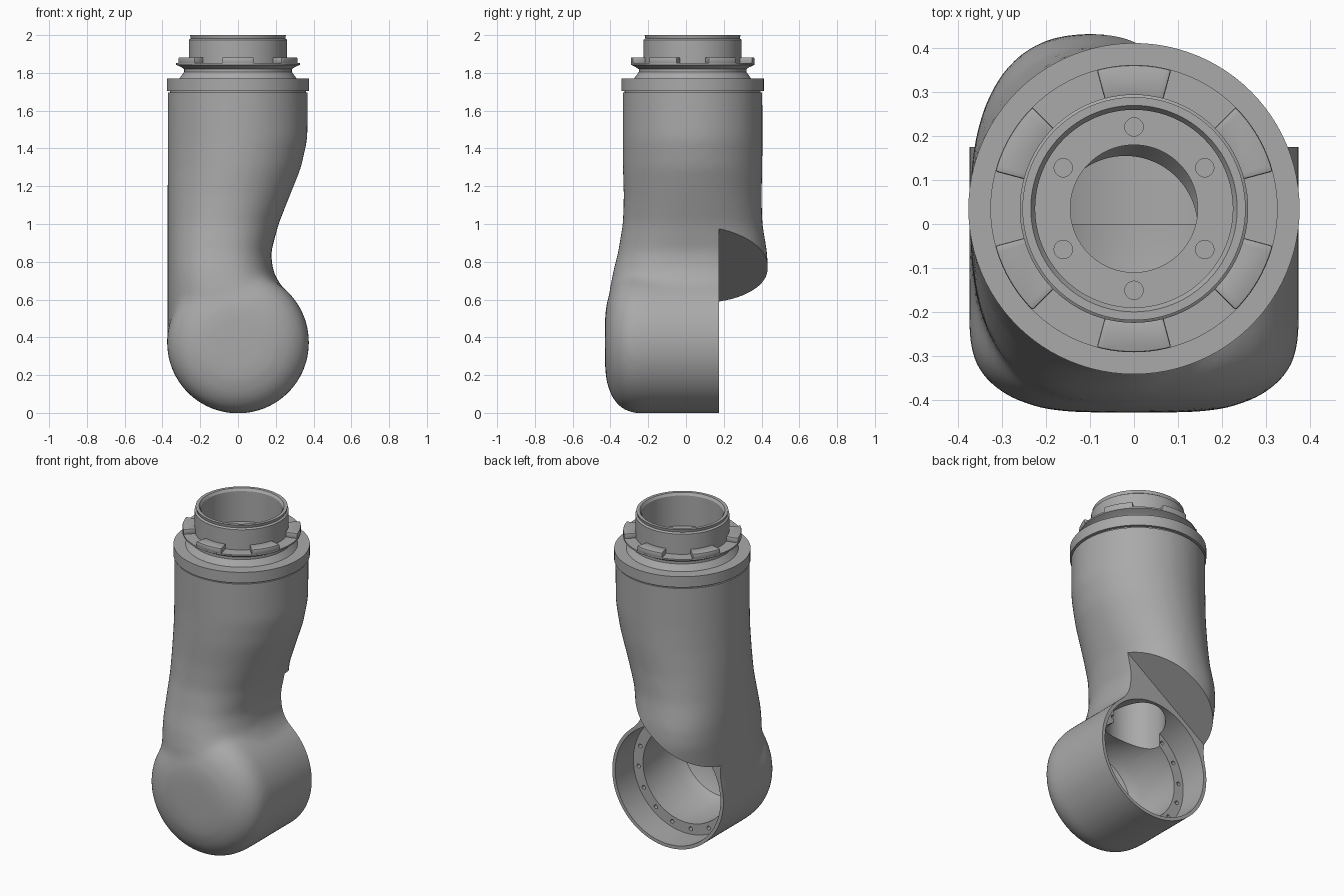
import bpy, bmesh
from math import sin, cos, pi, radians, copysign
from mathutils import Matrix, Vector

if "Cube" in bpy.data.objects:
    bpy.data.objects.remove(bpy.data.objects["Cube"])

grey = bpy.data.materials.new("satin_grey")
grey.use_nodes = True
grey.diffuse_color = (0.4, 0.4, 0.4, 1)
grey.node_tree.nodes["Principled BSDF"].inputs["Base Color"].default_value = grey.diffuse_color

TO_Y = Matrix.Rotation(-pi / 2, 4, "X")      # turns the z axis onto +y
HUB = Vector((0, 0.035, 0))                  # vertical tube axis
JOINT = Vector((0, 0, 0.373))                # horizontal joint axis


def finish(name, bm, matrix=Matrix()):
    bmesh.ops.remove_doubles(bm, verts=bm.verts, dist=1e-5)
    bmesh.ops.transform(bm, matrix=matrix, verts=bm.verts)
    bmesh.ops.recalc_face_normals(bm, faces=bm.faces)
    mesh = bpy.data.meshes.new(name)
    bm.to_mesh(mesh)
    bm.free()
    mesh.materials.append(grey)
    obj = bpy.data.objects.new(name, mesh)
    bpy.context.collection.objects.link(obj)
    return obj


def lathe(name, profile, matrix, closed=False, steps=96):
    bm = bmesh.new()
    vs = [bm.verts.new((r, 0, z)) for r, z in profile]
    es = [bm.edges.new(p) for p in zip(vs, vs[1:])]
    if closed:
        es.append(bm.edges.new((vs[-1], vs[0])))
    bmesh.ops.spin(bm, geom=vs + es, axis=(0, 0, 1), cent=(0, 0, 0),
                   angle=2 * pi, steps=steps, use_merge=True)
    return finish(name, bm, matrix)


def prism(name, points, lo, hi, matrix=Matrix()):
    bm = bmesh.new()
    face = bm.faces.new([bm.verts.new((x, y, lo)) for x, y in points])
    top = bmesh.ops.extrude_face_region(bm, geom=[face])["geom"]
    bmesh.ops.translate(bm, vec=(0, 0, hi - lo),
                        verts=[v for v in top if isinstance(v, bmesh.types.BMVert)])
    return finish(name, bm, matrix)


def hole_ring(count, ring, radius, lo, hi, start, matrix):
    bm = bmesh.new()
    for i in range(count):
        a = start + 2 * pi * i / count
        place = Matrix.Translation((ring * cos(a), ring * sin(a), (lo + hi) / 2))
        bmesh.ops.create_cone(bm, cap_ends=True, segments=20, radius1=radius,
                              radius2=radius, depth=hi - lo, matrix=place)
    return finish("hole_cutter", bm, matrix)


def apply(obj, kind, **settings):
    bpy.context.view_layer.objects.active = obj
    mod = obj.modifiers.new(kind, kind)
    for key, value in settings.items():
        setattr(mod, key, value)
    bpy.ops.object.modifier_apply(modifier=mod.name)


def combine(obj, other, operation="DIFFERENCE"):
    other.hide_render = True
    apply(obj, "BOOLEAN", operation=operation, solver="EXACT", object=other)
    bpy.data.objects.remove(other)


def smooth(obj, angle=30):
    bpy.ops.object.select_all(action="DESELECT")
    obj.select_set(True)
    bpy.context.view_layer.objects.active = obj
    bpy.ops.object.shade_smooth_by_angle(angle=radians(angle))


# Tube sections: height, +x edge, front edge, back edge, squareness
sections = [
    (1.85, 0.372, -0.335, 0.405, 2), (1.45, 0.368, -0.335, 0.405, 2),
    (1.3, 0.335, -0.335, 0.405, 2), (1.15, 0.275, -0.33, 0.4, 2.1),
    (1.0, 0.215, -0.335, 0.405, 2.2), (0.85, 0.175, -0.36, 0.43, 2.4),
    (0.75, 0.185, -0.385, 0.435, 2.5), (0.65, 0.24, -0.405, 0.425, 2.5),
    (0.5, 0.3, -0.41, 0.4, 2.5), (0.4, 0.3, -0.4, 0.38, 2.5)]
LEFT, N = -0.373, 72
bm = bmesh.new()
rings = []
for z, right, front, back, p in sections:
    ring = []
    for i in range(N):
        c, s = cos(2 * pi * i / N), sin(2 * pi * i / N)
        x = copysign(abs(c) ** (2 / p), c) * (right - LEFT) / 2 + (right + LEFT) / 2
        y = copysign(abs(s) ** (2 / p), s) * (back - front) / 2 + (back + front) / 2
        ring.append(bm.verts.new((x, y, z)))
    rings.append(ring)
for a, b in zip(rings, rings[1:]):
    for i in range(N):
        j = (i + 1) % N
        bm.faces.new((a[i], a[j], b[j], b[i]))
bm.faces.new(rings[0])
bm.faces.new(rings[-1])
body = finish("arm_body", bm)

# Domed joint housing, blended into the tube
at_joint = Matrix.Translation(JOINT) @ TO_Y
at_hub = Matrix.Translation(HUB)
housing = lathe("joint_housing", [
    (0, -0.43), (0.15, -0.428), (0.22, -0.418), (0.29, -0.392), (0.34, -0.352),
    (0.366, -0.31), (0.376, -0.26), (0.376, 0.3), (0, 0.3)], at_joint)
combine(body, housing, "UNION")
apply(body, "REMESH", mode="VOXEL", voxel_size=0.02)
apply(body, "SMOOTH", factor=0.5, iterations=14)

# Flat top, and the slanted clearance behind the joint
combine(body, prism("top_cutter", [(-1, -1), (1, -1), (1, 1), (-1, 1)], 1.695, 2.2))
combine(body, prism("clearance_cutter", [(-1, -0.14), (1, -1.54), (1, 1), (-1, 1)],
                    0.175, 1, TO_Y))

# Joint cavity with its screw ledge, and the cable passage
combine(body, lathe("cavity_cutter", [
    (0, 0.4), (0.355, 0.4), (0.355, 0), (0.29, 0), (0.29, -0.27),
    (0.26, -0.34), (0.18, -0.38), (0, -0.39)], at_joint))
combine(body, hole_ring(16, 0.322, 0.012, -0.04, 0.02, 0.1, at_joint))
combine(body, lathe("passage_cutter", [(0, 0.4), (0.165, 0.4), (0.165, 1.2),
                                       (0.23, 1.3), (0.23, 1.8), (0, 1.8)],
                    Matrix.Translation((-0.02, -0.01, 0))))
smooth(body)

# Collar, flange and hollow neck
collar = lathe("neck_collar", [
    (0.145, 1.68), (0.36, 1.68), (0.36, 1.705), (0.377, 1.705), (0.377, 1.77),
    (0.31, 1.77), (0.285, 1.805), (0.285, 1.82), (0.3, 1.83), (0.327, 1.843),
    (0.327, 1.852), (0.26, 1.852), (0.26, 1.975), (0.25, 1.982), (0.254, 2.0),
    (0.235, 2.0), (0.225, 1.985), (0.225, 1.8), (0.145, 1.8)], at_hub, closed=True)
combine(collar, hole_ring(6, 0.186, 0.021, 1.74, 1.82, pi / 6, at_hub))
smooth(collar, 25)

# Six locking tabs on the flange
for k in range(6):
    mid = radians(30 + 60 * k)
    arc = [mid + radians(-15 + 3 * i) for i in range(11)]
    points = [(0.327 * cos(a), 0.327 * sin(a)) for a in arc]
    points += [(0.257 * cos(a), 0.257 * sin(a)) for a in reversed(arc)]
    tab = prism(f"locking_tab_{k + 1}", points, 1.848, 1.882, at_hub)
    apply(tab, "BEVEL", width=0.005, segments=2, limit_method="ANGLE")
    smooth(tab)
